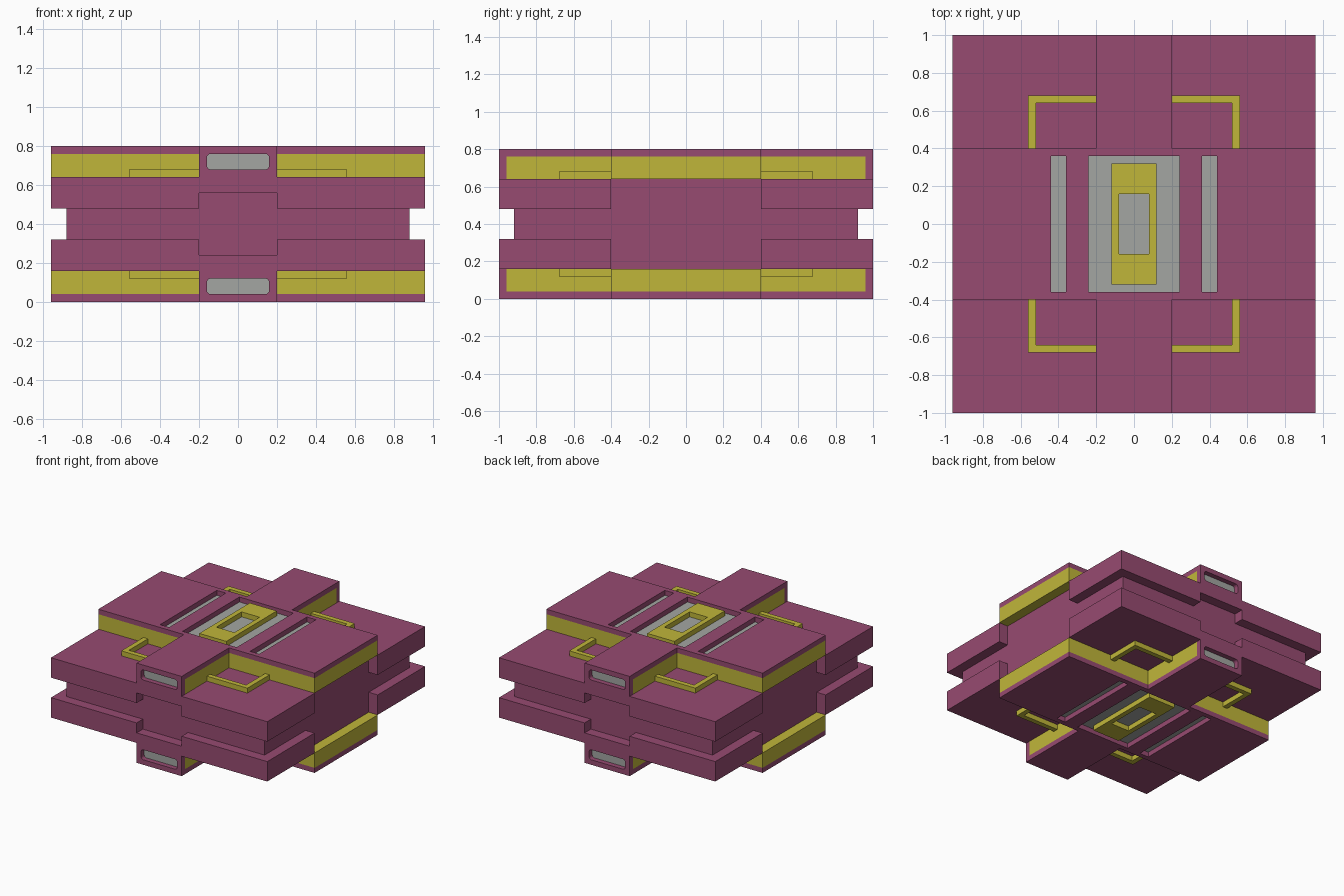
import bpy, bmesh, math

if "Cube" in bpy.data.objects:
    bpy.data.objects.remove(bpy.data.objects["Cube"], do_unlink=True)


def material(name, rgb):
    m = bpy.data.materials.new(name)
    m.use_nodes = True
    m.diffuse_color = (*rgb, 1)
    m.node_tree.nodes["Principled BSDF"].inputs["Base Color"].default_value = (*rgb, 1)
    return m


PLUM = material("plum", (0.309, 0.070, 0.165))
YELLOW = material("mustard_yellow", (0.527, 0.468, 0.042))
GREY = material("light_grey", (0.366, 0.381, 0.362))
MID = 0.4  # height of the plane that the lower half mirrors about


def rect(x0, x1, y0, y1):
    return [(x0, y0), (x1, y0), (x1, y1), (x0, y1)]


def rounded_rect(x0, x1, y0, y1, r, steps=4):
    corners = [(x1 - r, y1 - r), (x0 + r, y1 - r), (x0 + r, y0 + r), (x1 - r, y0 + r)]
    return [(cx + r * math.cos(a), cy + r * math.sin(a))
            for i, (cx, cy) in enumerate(corners)
            for a in [(i + k / steps) * math.pi / 2 for k in range(steps + 1)]]


def four_fold(quarter):
    """Closed outline from the corner points of its +x +y quarter."""
    back = quarter[::-1]
    return (quarter + [(-x, y) for x, y in back]
            + [(-x, -y) for x, y in quarter] + [(x, -y) for x, y in back])


def prism(name, loops, h0, h1, mats, mirror="Z", along_y=False, rule=None):
    """Solid from an outline and its holes, extruded along z or y."""
    bm = bmesh.new()
    for loop in loops:
        vs = [bm.verts.new((a, h0, b) if along_y else (a, b, h0)) for a, b in loop]
        for i, v in enumerate(vs):
            bm.edges.new((v, vs[(i + 1) % len(vs)]))
    bmesh.ops.triangle_fill(bm, use_beauty=True, edges=bm.edges[:])
    top = bmesh.ops.extrude_face_region(bm, geom=bm.faces[:])["geom"]
    d = h1 - h0
    bmesh.ops.translate(bm, vec=(0, d, 0) if along_y else (0, 0, d),
                        verts=[v for v in top if isinstance(v, bmesh.types.BMVert)])
    bmesh.ops.recalc_face_normals(bm, faces=bm.faces[:])
    if rule:
        for f in bm.faces:
            f.material_index = rule(f)
    me = bpy.data.meshes.new(name)
    bm.to_mesh(me)
    bm.free()
    for m in mats:
        me.materials.append(m)
    ob = bpy.data.objects.new(name, me)
    ob.location.z = MID
    bpy.context.collection.objects.link(ob)
    if mirror:
        mod = ob.modifiers.new("mirror", "MIRROR")
        mod.use_axis = [axis in mirror for axis in "XYZ"]
        mod.use_mirror_merge = False
    return ob


# Recessed waist between the two halves
prism("waist", [rect(-0.88, 0.88, -0.92, 0.92)], -0.08, 0.08, [PLUM], mirror="")

# Deck with four projecting corners
deck = four_fold([(0.88, 0.4), (0.96, 0.4), (0.96, 1.0), (0.2, 1.0), (0.2, 0.92)])
prism("corner_deck", [deck], 0.08, 0.24, [PLUM])


# Cross-shaped band: yellow sides, grey where openings reveal it
def band_rule(f):
    return 1 if f.normal.z > 0.5 or abs(f.calc_center_median().y) > 0.95 else 0


band = four_fold([(0.96, 0.4), (0.2, 0.4), (0.2, 0.96)])
prism("cross_band", [band], 0.24, 0.36, [YELLOW, GREY], rule=band_rule)

# Cap over the band with a central window and two side slots
prism("cross_cap", [band,
                    rect(-0.24, 0.24, -0.36, 0.36),
                    rect(0.36, 0.44, -0.36, 0.36),
                    rect(-0.44, -0.36, -0.36, 0.36)], 0.36, 0.4, [PLUM])

# Raised frame inside the window
prism("window_frame", [rect(-0.12, 0.12, -0.32, 0.32),
                       rect(-0.08, 0.08, -0.16, 0.16)], 0.36, 0.4, [YELLOW])

# End plates of the long arm with rounded openings, and the ledge behind them
prism("arm_end_plate", [rect(-0.2, 0.2, 0.16, 0.4),
                        rounded_rect(-0.16, 0.16, 0.28, 0.36, 0.02)],
      0.96, 1.0, [PLUM], mirror="YZ", along_y=True)
prism("arm_ledge", [rect(-0.2, 0.2, 0.16, 0.24)],
      0.92, 0.96, [PLUM], mirror="YZ", along_y=True)

# L-shaped rails on the corners
rail = [(0.2, 0.64), (0.52, 0.64), (0.52, 0.4), (0.56, 0.4), (0.56, 0.68), (0.2, 0.68)]
prism("corner_rail", [rail], 0.24, 0.28, [YELLOW], mirror="XYZ")
